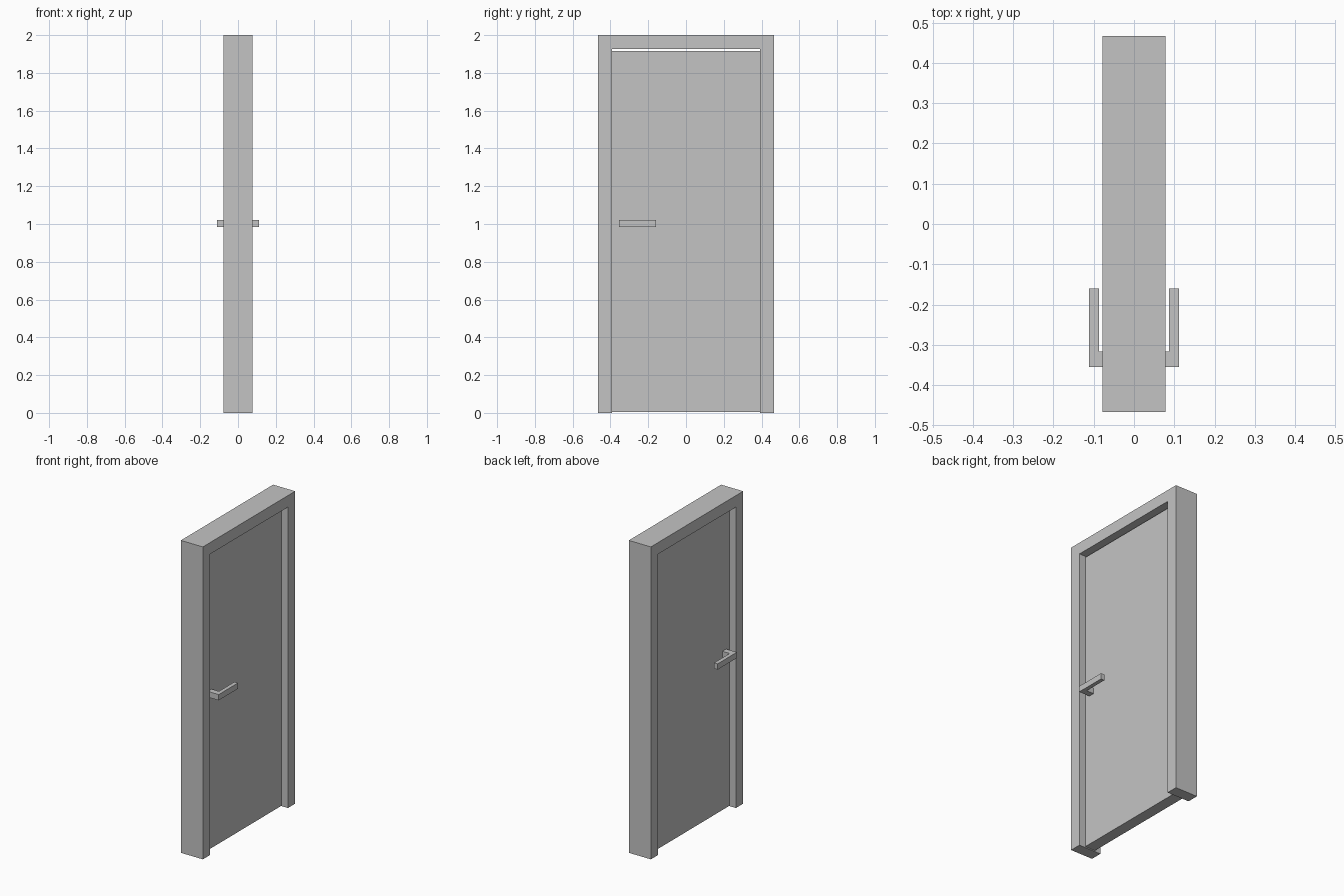
import bpy
import bmesh

cube = bpy.data.objects.get("Cube")
if cube:
    bpy.data.objects.remove(cube, do_unlink=True)

# One flat grey for the whole model
grey = bpy.data.materials.new("light grey")
grey.use_nodes = True
colour = (0.55, 0.55, 0.55, 1)
grey.diffuse_color = colour
grey.node_tree.nodes["Principled BSDF"].inputs["Base Color"].default_value = colour


def extruded(name, outline, direction):
    """Extrude a flat outline along a direction into a closed solid."""
    bm = bmesh.new()
    face = bm.faces.new([bm.verts.new(p) for p in outline])
    result = bmesh.ops.extrude_face_region(bm, geom=[face], use_keep_orig=True)
    moved = [v for v in result["geom"] if isinstance(v, bmesh.types.BMVert)]
    bmesh.ops.translate(bm, verts=moved, vec=direction)
    bmesh.ops.recalc_face_normals(bm, faces=bm.faces)
    mesh = bpy.data.meshes.new(name)
    bm.to_mesh(mesh)
    bm.free()
    mesh.materials.append(grey)
    obj = bpy.data.objects.new(name, mesh)
    bpy.context.collection.objects.link(obj)
    return obj


# Sizes as half extents
frame_depth, frame_width, height = 0.078, 0.467, 2.0
opening_width, opening_top = 0.393, 1.926
door_depth, door_width = 0.036, 0.391
door_bottom, door_top = 0.005, 1.917

# Frame: two jambs and a head in one piece
arch = [(-frame_width, 0), (-frame_width, height), (frame_width, height),
        (frame_width, 0), (opening_width, 0), (opening_width, opening_top),
        (-opening_width, opening_top), (-opening_width, 0)]
extruded("door_frame", [(-frame_depth, y, z) for y, z in arch],
         (2 * frame_depth, 0, 0))

# Door leaf, set back equally on both sides
leaf = [(-door_width, door_bottom), (-door_width, door_top),
        (door_width, door_top), (door_width, door_bottom)]
extruded("door_leaf", [(-door_depth, y, z) for y, z in leaf],
         (2 * door_depth, 0, 0))

# L-shaped lever handles, one on each face
handle_bottom, handle_height = 0.984, 0.037
lever = [(door_depth, -0.355), (0.112, -0.355), (0.112, -0.16),
         (0.087, -0.16), (0.087, -0.317), (door_depth, -0.317)]
for name, side in (("left_handle", 1), ("right_handle", -1)):
    extruded(name, [(side * x, y, handle_bottom) for x, y in lever],
             (0, 0, handle_height))
